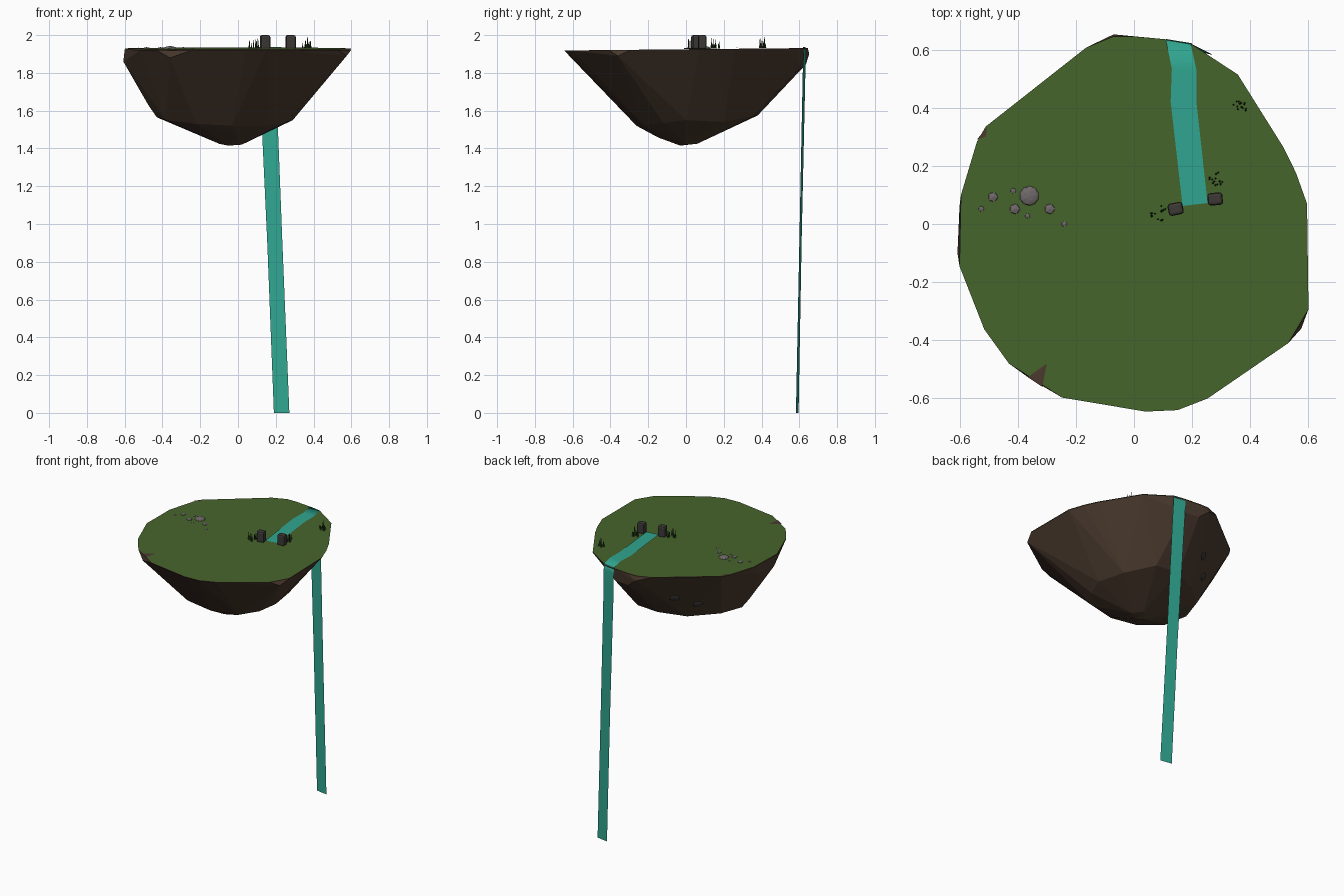
import bpy, bmesh, math, random
from mathutils import Vector

if "Cube" in bpy.data.objects:
    bpy.data.objects.remove(bpy.data.objects["Cube"])

random.seed(4)


def material(name, rgb):
    m = bpy.data.materials.new(name)
    m.diffuse_color = (*rgb, 1)
    m.use_nodes = True
    m.node_tree.nodes["Principled BSDF"].inputs["Base Color"].default_value = m.diffuse_color
    return m


EARTH = material("earth", (0.07, 0.043, 0.028))
GRASS = material("grass", (0.062, 0.13, 0.025))
WATER = material("water", (0.03, 0.38, 0.28))
STONE = material("stone", (0.16, 0.14, 0.14))
DARK = material("dark_stone", (0.045, 0.04, 0.036))
BLADE = material("blade", (0.018, 0.04, 0.01))


def finish(name, bm, mat):
    bmesh.ops.recalc_face_normals(bm, faces=bm.faces[:])
    me = bpy.data.meshes.new(name)
    bm.to_mesh(me)
    bm.free()
    me.materials.append(mat)
    ob = bpy.data.objects.new(name, me)
    bpy.context.collection.objects.link(ob)
    return ob


def ground(x, y):
    return 1.929 + 0.01 * y


def sheet(name, pts, mat, lift):
    bm = bmesh.new()
    bm.faces.new([bm.verts.new((x, y, ground(x, y) + lift)) for x, y in pts])
    return finish(name, bm, mat)


# Rim of the floating island, counter-clockwise
rim = [(0.6, -0.293), (0.595, 0.07), (0.557, 0.176), (0.515, 0.262),
       (0.357, 0.514), (0.195, 0.62), (0.11, 0.635), (0, 0.645),
       (-0.07, 0.645), (-0.164, 0.607), (-0.51, 0.335), (-0.54, 0.283),
       (-0.595, 0.1), (-0.60, -0.145), (-0.515, -0.362), (-0.43, -0.48),
       (-0.247, -0.597), (0.04, -0.645), (0.15, -0.64), (0.253, -0.6),
       (0.53, -0.41)]

# Faceted rock underside: hull of the rim, a bulging lip, a lower shelf and a tip
lip = [(-0.607, -0.1, 1.86), (-0.6, 0.06, 1.87), (-0.07, 0.652, 1.90),
       (0, 0.635, 1.845), (0.11, 0.622, 1.845), (0.575, -0.36, 1.89),
       (-0.36, -0.53, 1.88)]
shelf = [(0.29, 0, 1.55), (0.25, 0.2, 1.54), (0.12, 0.36, 1.57),
         (-0.05, 0.38, 1.575), (-0.22, 0.3, 1.56), (-0.38, 0.16, 1.57),
         (-0.43, 0, 1.565), (-0.475, -0.02, 1.63), (-0.38, -0.15, 1.55),
         (-0.22, -0.24, 1.53), (-0.03, -0.262, 1.52), (0.15, -0.22, 1.52),
         (0.25, -0.12, 1.535)]
tip = [(0, -0.145, 1.457), (-0.1, -0.02, 1.425), (-0.05, -0.03, 1.415),
       (0.02, 0, 1.42), (-0.03, 0.06, 1.425)]
bm = bmesh.new()
for p in [(x, y, ground(x, y) - 0.004) for x, y in rim] + lip + shelf + tip:
    bm.verts.new(p)
hull = bmesh.ops.convex_hull(bm, input=bm.verts[:])
loose = [v for v in bm.verts if not v.link_faces]
bmesh.ops.delete(bm, geom=loose, context='VERTS')
rock = finish("island_rock", bm, EARTH)

# Grass top, with bare earth showing at two spots on the rim
sheet("grass_top", rim, GRASS, 0)
sheet("bare_earth_front", [(-0.3, -0.48), (-0.365, -0.527), (-0.315, -0.56)], EARTH, 0.002)
sheet("bare_earth_left", [(-0.505, 0.335), (-0.54, 0.29), (-0.51, 0.30)], EARTH, 0.002)

# Stream running to the edge and falling: pairs of left and right bank points
banks = [((0.167, 0.062, 1.934), (0.253, 0.072, 1.934)),
         ((0.126, 0.42, 1.937), (0.215, 0.417, 1.937)),
         ((0.13, 0.534, 1.938), (0.215, 0.528, 1.938)),
         ((0.11, 0.632, 1.938), (0.195, 0.618, 1.938)),
         ((0.11, 0.636, 1.90), (0.197, 0.622, 1.90)),
         ((0.113, 0.632, 1.80), (0.20, 0.618, 1.80)),
         ((0.155, 0.612, 0.9), (0.235, 0.6, 0.9)),
         ((0.19, 0.596, 0), (0.272, 0.582, 0))]
bm = bmesh.new()
rows = [[bm.verts.new(p) for p in pair] for pair in banks]
for a, b in zip(rows, rows[1:]):
    bm.faces.new((a[0], a[1], b[1], b[0]))
water = finish("stream_and_waterfall", bm, WATER)
for p in water.data.polygons:
    p.use_smooth = True

# Two upright stones beside the spring
for i, (x, y, turn) in enumerate([(0.143, 0.052, 0.2), (0.279, 0.086, 0.08)]):
    bm = bmesh.new()
    bmesh.ops.create_cube(bm, size=1)
    bmesh.ops.scale(bm, vec=(0.052, 0.043, 0.075), verts=bm.verts[:])
    bmesh.ops.bevel(bm, geom=bm.edges[:], offset=0.01, segments=2,
                    profile=0.5, affect='EDGES')
    post = finish(f"standing_stone_{i + 1}", bm, DARK)
    post.location = (x, y, 1.9625)
    post.rotation_euler.z = turn

# Flattened pebbles on the left
pebbles = [(-0.36, 0.097, 0.034), (-0.485, 0.093, 0.019), (-0.41, 0.052, 0.02),
           (-0.29, 0.052, 0.02), (-0.415, 0.114, 0.011), (-0.525, 0.052, 0.011),
           (-0.366, 0.028, 0.01), (-0.24, 0, 0.011)]
bm = bmesh.new()
for x, y, r in pebbles:
    vs = bmesh.ops.create_icosphere(bm, subdivisions=2 if r > 0.03 else 1, radius=r)["verts"]
    bmesh.ops.scale(bm, vec=(1, 1, 0.35), verts=vs)
    bmesh.ops.translate(bm, vec=(x, y, ground(x, y)), verts=vs)
finish("pebbles", bm, STONE)

# Tufts of thin grass blades
for i, (cx, cy) in enumerate([(0.085, 0.038), (0.28, 0.15), (0.367, 0.397)]):
    bm = bmesh.new()
    for k in range(14):
        r, a = 0.028 * math.sqrt(random.random()), random.uniform(0, math.tau)
        h = random.uniform(0.02, 0.06)
        vs = bmesh.ops.create_cone(bm, cap_ends=True, segments=4, radius1=0.004,
                                   radius2=0.0005, depth=h)["verts"]
        x, y = cx + r * math.cos(a), cy + r * math.sin(a)
        bmesh.ops.translate(bm, vec=(x, y, ground(x, y) + h / 2 - 0.002), verts=vs)
    finish(f"grass_tuft_{i + 1}", bm, BLADE)

# Two dark flat stones set in the back-left of the underside
bpy.context.view_layer.update()
for i, p in enumerate([(-0.2, 0.41, 1.745), (-0.3, 0.3, 1.68)]):
    ok, pos, normal, _ = rock.closest_point_on_mesh(Vector(p))
    bm = bmesh.new()
    bmesh.ops.create_icosphere(bm, subdivisions=2, radius=0.033)
    bmesh.ops.scale(bm, vec=(1, 0.8, 0.3), verts=bm.verts[:])
    stone = finish(f"embedded_stone_{i + 1}", bm, DARK)
    stone.location = pos
    stone.rotation_euler = normal.to_track_quat('Z', 'Y').to_euler()
